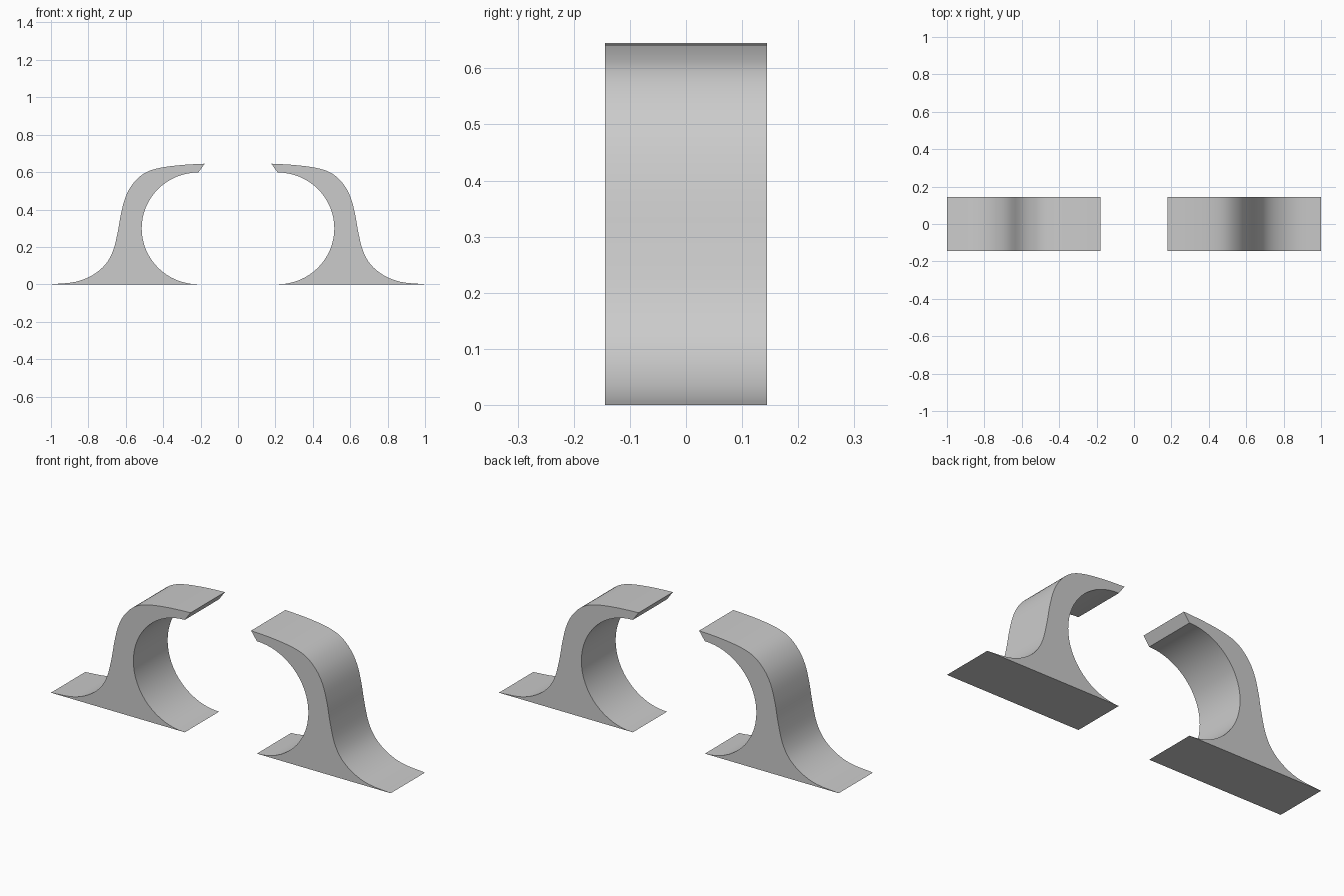
import bpy, bmesh, math
from mathutils import Vector

if "Cube" in bpy.data.objects:
    bpy.data.objects.remove(bpy.data.objects["Cube"])

HALF_DEPTH = 0.144


def smooth_path(points, steps=4):
    """Catmull-Rom curve through 2D points."""
    p = [Vector(q) for q in points]
    p = [2 * p[0] - p[1]] + p + [2 * p[-1] - p[-2]]
    out = []
    for i in range(1, len(p) - 2):
        a, b, c, d = p[i - 1:i + 3]
        for s in range(steps):
            t = s / steps
            out.append(0.5 * (2 * b + (c - a) * t + (2 * a - 5 * b + 4 * c - d) * t * t
                              + (3 * b - a - 3 * c + d) * t ** 3))
    return out + [p[-2]]


# Outer S-curve, from the lip down to the foot tip
outer = smooth_path([(0.178, 0.645), (0.30, 0.638), (0.42, 0.622), (0.50, 0.594),
                     (0.56, 0.54), (0.60, 0.47), (0.625, 0.38), (0.643, 0.28),
                     (0.668, 0.18), (0.71, 0.105), (0.78, 0.048), (0.87, 0.013),
                     (1.0, 0.0)])

# Inner half-round cradle, from the toe up to the lip
inner = []
for i in range(33):
    a = -math.pi / 2 + math.pi * i / 32
    inner.append(Vector((0.212 + 0.303 * math.cos(a), 0.299 + 0.299 * math.sin(a))))


def bracket(name, side):
    bm = bmesh.new()
    verts = [bm.verts.new((side * q.x, -HALF_DEPTH, max(q.y, 0))) for q in outer + inner]
    face = bm.faces.new(verts)
    ext = bmesh.ops.extrude_face_region(bm, geom=[face])
    moved = [v for v in ext["geom"] if isinstance(v, bmesh.types.BMVert)]
    bmesh.ops.translate(bm, verts=moved, vec=(0, 2 * HALF_DEPTH, 0))
    bmesh.ops.recalc_face_normals(bm, faces=bm.faces)
    mesh = bpy.data.meshes.new(name)
    bm.to_mesh(mesh)
    bm.free()
    obj = bpy.data.objects.new(name, mesh)
    bpy.context.collection.objects.link(obj)
    bpy.ops.object.select_all(action='DESELECT')
    obj.select_set(True)
    bpy.context.view_layer.objects.active = obj
    bpy.ops.object.shade_smooth_by_angle(angle=math.radians(30))


# Two mirrored curved brackets
bracket("right_bracket", 1)
bracket("left_bracket", -1)
